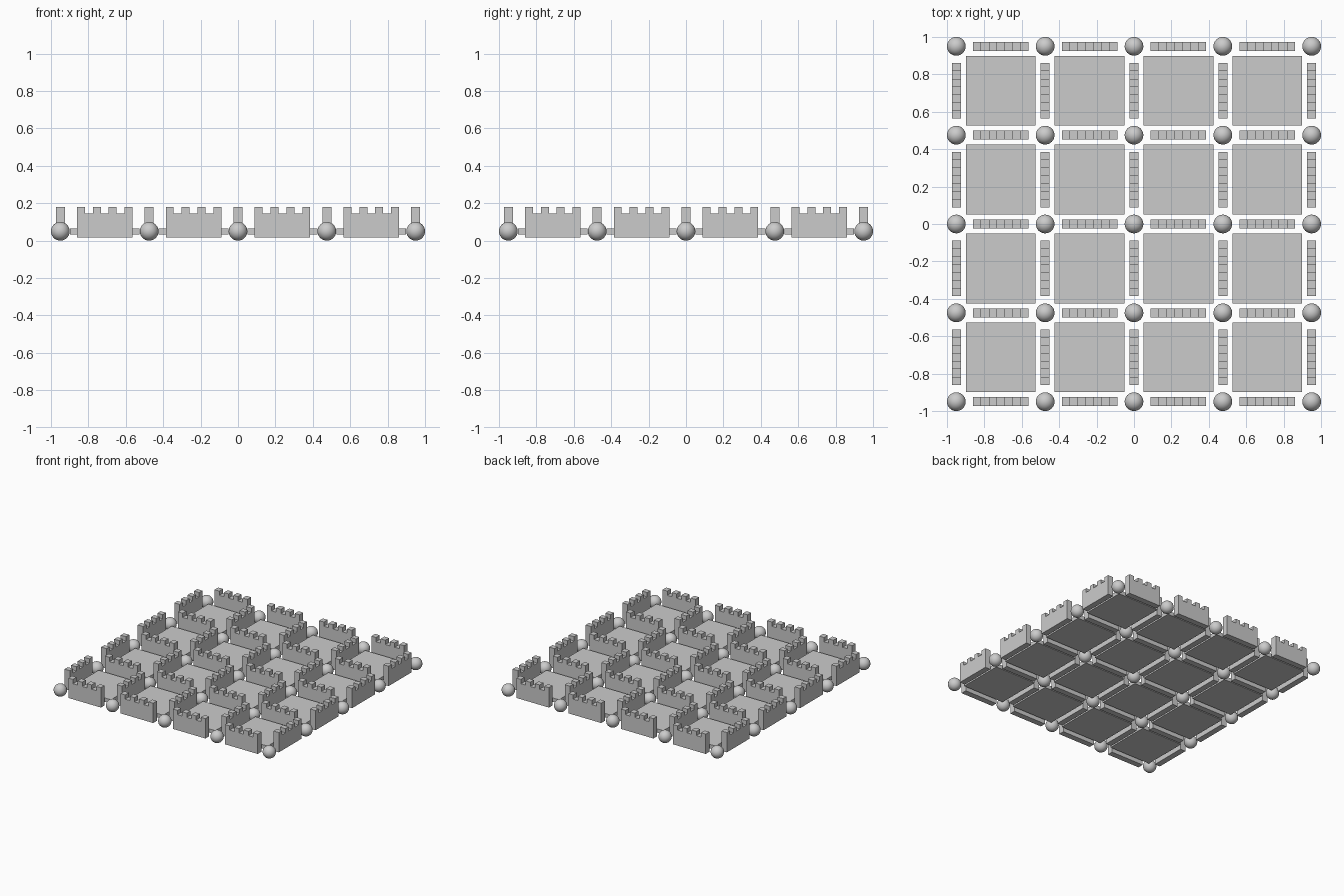
import bpy, bmesh
from mathutils import Matrix

if "Cube" in bpy.data.objects:
    bpy.data.objects.remove(bpy.data.objects["Cube"])

PITCH = 0.475                 # grid spacing between posts
N = 4                         # tiles per side
POST_R = 0.05
WALL_L, WALL_T = 0.297, 0.048
WALL_Z0, NOTCH_Z, WALL_Z1 = 0.018, 0.146, 0.181
TILE, TILE_Z0, TILE_Z1 = 0.373, 0.032, 0.064


def add_object(name, mesh, loc, turn=0.0):
    obj = bpy.data.objects.new(name, mesh)
    bpy.context.collection.objects.link(obj)
    obj.location = loc
    obj.rotation_euler.z = turn
    return obj


def finish(bm, name):
    mesh = bpy.data.meshes.new(name)
    bmesh.ops.recalc_face_normals(bm, faces=bm.faces)
    bm.to_mesh(mesh)
    bm.free()
    return mesh


# Corner post ball
bm = bmesh.new()
bmesh.ops.create_uvsphere(bm, u_segments=32, v_segments=16, radius=POST_R)
for f in bm.faces:
    f.smooth = True
ball = finish(bm, "corner_ball")

# Floor tile
bm = bmesh.new()
bmesh.ops.create_cube(bm, size=1, matrix=Matrix.Diagonal((TILE, TILE, TILE_Z1 - TILE_Z0, 1)))
tile = finish(bm, "floor_tile")

# Crenellated wall: stepped profile with four merlons, extruded to thickness
step = WALL_L / 7
profile = [(WALL_L / 2, WALL_Z0), (-WALL_L / 2, WALL_Z0)]
for i in range(7):
    z = NOTCH_Z if i % 2 else WALL_Z1
    x = -WALL_L / 2 + i * step
    profile += [(x, z), (x + step, z)]
bm = bmesh.new()
face = bm.faces.new([bm.verts.new((x, -WALL_T / 2, z)) for x, z in profile])
ext = bmesh.ops.extrude_face_region(bm, geom=[face], use_keep_orig=True)
bmesh.ops.translate(bm, vec=(0, WALL_T, 0),
                    verts=[v for v in ext["geom"] if isinstance(v, bmesh.types.BMVert)])
wall = finish(bm, "battlement_wall")

# Lay out the grid
line = [(i - N / 2) * PITCH for i in range(N + 1)]
mid = [a + PITCH / 2 for a in line[:-1]]
for x in line:
    for y in line:
        add_object("corner_ball", ball, (x, y, POST_R))
for x in mid:
    for y in mid:
        add_object("floor_tile", tile, (x, y, (TILE_Z0 + TILE_Z1) / 2))
for a in mid:
    for b in line:
        add_object("wall_along_x", wall, (a, b, 0))
        add_object("wall_along_y", wall, (b, a, 0), 1.5707963)
